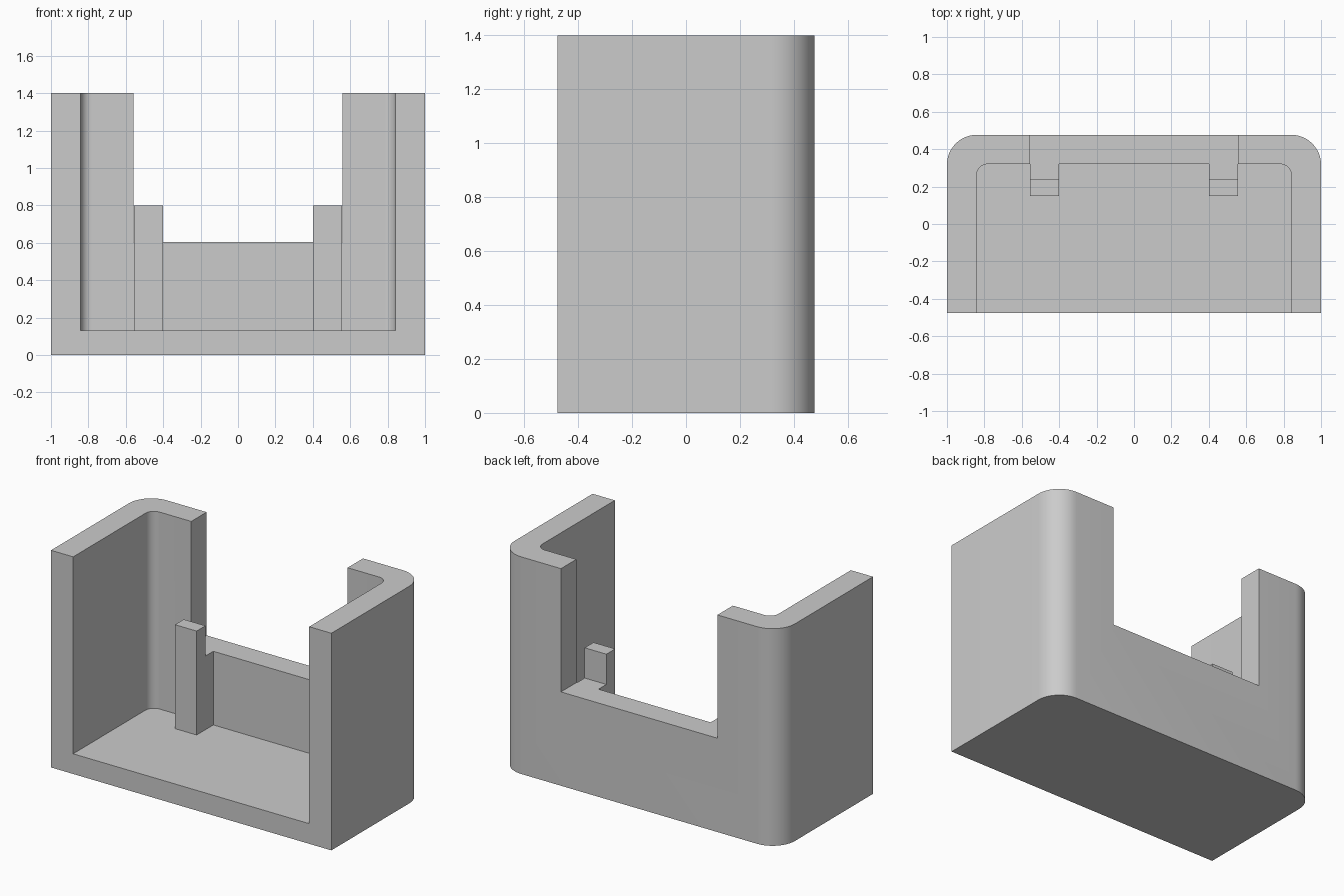
import bpy, bmesh, math
from mathutils import Vector

cube = bpy.data.objects.get("Cube")
if cube:
    bpy.data.objects.remove(cube, do_unlink=True)

DEPTH = 0.477          # half depth
WALL_X, WALL_Y = 0.842, 0.32
FLOOR, SILL, TOP = 0.13, 0.605, 1.4

grey = bpy.data.materials.new("plain grey")
grey.use_nodes = True
colour = (0.6, 0.6, 0.6, 1)
grey.diffuse_color = colour
grey.node_tree.nodes["Principled BSDF"].inputs["Base Color"].default_value = colour


def prism(name, points, direction):
    """Extrude a closed outline along a direction."""
    bm = bmesh.new()
    face = bm.faces.new([bm.verts.new(p) for p in points])
    grown = bmesh.ops.extrude_face_region(bm, geom=[face])["geom"]
    verts = [v for v in grown if isinstance(v, bmesh.types.BMVert)]
    bmesh.ops.translate(bm, vec=Vector(direction), verts=verts)
    bmesh.ops.recalc_face_normals(bm, faces=bm.faces)
    mesh = bpy.data.meshes.new(name)
    bm.to_mesh(mesh)
    bm.free()
    mesh.materials.append(grey)
    obj = bpy.data.objects.new(name, mesh)
    bpy.context.collection.objects.link(obj)
    return obj


def rounded_back(half_x, front, back, radius, z, steps=12):
    """Outline with a square front and two rounded back corners."""
    right = []
    for i in range(steps + 1):
        a = math.pi / 2 * i / steps
        right.append((half_x - radius + radius * math.cos(a),
                      back - radius + radius * math.sin(a), z))
    left = [(-x, y, z) for x, y, z in reversed(right)]
    return [(half_x, front, z)] + right + left + [(-half_x, front, z)]


def combine(target, tool, operation):
    """Apply a boolean and remove the helper object."""
    tool.hide_render = True
    mod = target.modifiers.new(operation.lower(), "BOOLEAN")
    mod.operation, mod.object, mod.solver = operation, tool, "EXACT"
    graph = bpy.context.evaluated_depsgraph_get()
    mesh = bpy.data.meshes.new_from_object(target.evaluated_get(graph))
    target.modifiers.clear()
    target.data = mesh
    bpy.data.objects.remove(tool, do_unlink=True)


# Outer shell with rounded back corners
holder = prism("holder_body", rounded_back(1, -DEPTH, DEPTH, 0.16, 0), (0, 0, TOP))

# Open-fronted cavity
cavity = prism("cavity_cutter", rounded_back(WALL_X, -1, WALL_Y, 0.06, FLOOR), (0, 0, 2))
combine(holder, cavity, "DIFFERENCE")

# Wide notch in the back wall
notch = [(-0.558, 0, SILL), (0.558, 0, SILL), (0.558, 1, SILL), (-0.558, 1, SILL)]
combine(holder, prism("notch_cutter", notch, (0, 0, 2)), "DIFFERENCE")

# Stepped retaining posts inside the back wall
step = [(0.15, 0.1), (0.15, 0.8), (0.24, 0.8), (0.24, SILL), (0.36, SILL), (0.36, 0.1)]
for side, label in ((1, "left"), (-1, "right")):
    outline = [(side * 0.4, y, z) for y, z in step]
    post = prism(label + "_post", outline, (side * 0.155, 0, 0))
    combine(holder, post, "UNION")

# Smooth rounded corners, crisp edges elsewhere
holder.name = "holder_body"
for obj in bpy.context.selected_objects:
    obj.select_set(False)
holder.select_set(True)
bpy.context.view_layer.objects.active = holder
bpy.ops.object.shade_smooth_by_angle(angle=math.radians(30))
